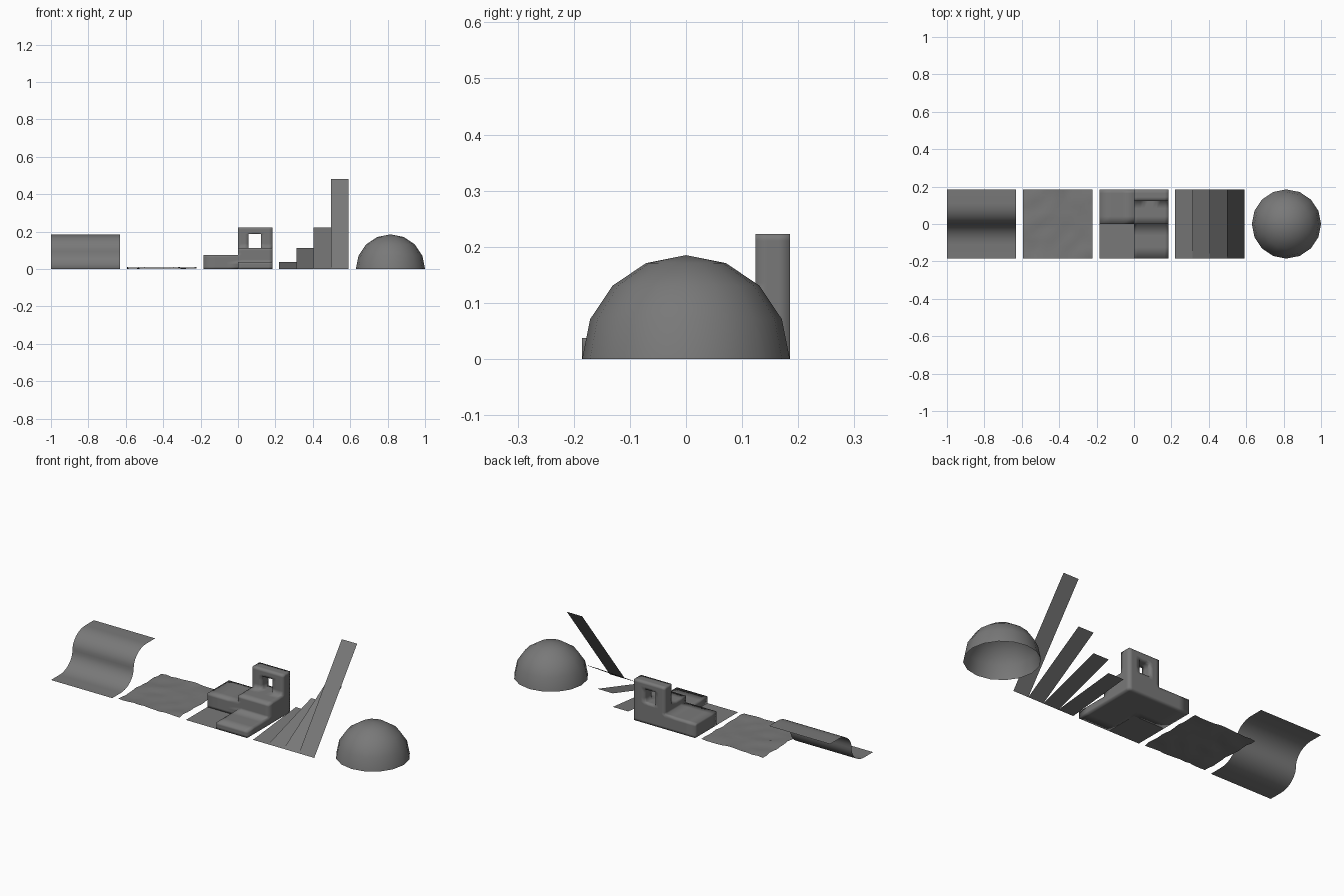
import bpy, bmesh, math
from mathutils import Vector, noise

if "Cube" in bpy.data.objects:
    bpy.data.objects.remove(bpy.data.objects["Cube"])

R = 0.185  # half of a tile

grey = bpy.data.materials.new("dark_grey")
grey.diffuse_color = (0.19, 0.19, 0.19, 1)
grey.use_nodes = True
grey.node_tree.nodes["Principled BSDF"].inputs["Base Color"].default_value = grey.diffuse_color


def finish(name, bm):
    for f in bm.faces:
        f.smooth = True
    me = bpy.data.meshes.new(name)
    bm.to_mesh(me)
    bm.free()
    me.materials.append(grey)
    ob = bpy.data.objects.new(name, me)
    bpy.context.collection.objects.link(ob)
    return ob


def sheet(name, x0, x1, profile):
    """Sweep a (y, z) profile along x."""
    bm = bmesh.new()
    rows = [[bm.verts.new((x, y, z)) for x in (x0, x1)] for y, z in profile]
    for a, b in zip(rows, rows[1:]):
        bm.faces.new((a[0], a[1], b[1], b[0]))
    return finish(name, bm)


# S-curved ramp: two quarter arcs with flat lips
w, h, n = 0.11, R / 2, 10
low = [(-w + w * math.sin(t), h - h * math.cos(t))
       for t in (math.pi / 2 * i / n for i in range(n + 1))]
high = [(-y, R - z) for y, z in reversed(low[:-1])]
sheet("curved_ramp", -1.0, -0.63, [(-R, 0)] + low + high + [(R, R)])

# Gently bumpy ground patch
bm = bmesh.new()
bmesh.ops.create_grid(bm, x_segments=12, y_segments=12, size=R)
for v in bm.verts:
    d = noise.noise(Vector((v.co.x * 22 + 3, v.co.y * 22 + 7, 0.5)))
    v.co.z = min(0.011, max(0.0, 0.005 + 0.008 * d))
    v.co.x -= 0.408
finish("bumpy_ground", bm)

# Stepped block with a windowed wall, made from filled cells
xs = [-R, 0, 0.055, 0.122, R]
ys = [-R, 0, 0.124, R]
zs = [0, 0.037, 0.075, 0.111, 0.186, 0.223]


def solid(i, j, k):
    if not (0 <= i < 4 and 0 <= j < 3 and 0 <= k < 5):
        return False
    if i == 0:
        return j > 0 and k < 2
    if j == 2 and i == 2 and k == 3:
        return False  # window
    return k < (1, 3, 5)[j]


bm = bmesh.new()
verts = {}


def vert(i, j, k):
    if (i, j, k) not in verts:
        verts[i, j, k] = bm.verts.new((xs[i], ys[j], zs[k]))
    return verts[i, j, k]


SIDES = {
    (-1, 0, 0): [(0, 0, 0), (0, 0, 1), (0, 1, 1), (0, 1, 0)],
    (1, 0, 0): [(1, 0, 0), (1, 1, 0), (1, 1, 1), (1, 0, 1)],
    (0, -1, 0): [(0, 0, 0), (1, 0, 0), (1, 0, 1), (0, 0, 1)],
    (0, 1, 0): [(0, 1, 0), (0, 1, 1), (1, 1, 1), (1, 1, 0)],
    (0, 0, -1): [(0, 0, 0), (0, 1, 0), (1, 1, 0), (1, 0, 0)],
    (0, 0, 1): [(0, 0, 1), (1, 0, 1), (1, 1, 1), (0, 1, 1)],
}
for i in range(4):
    for j in range(3):
        for k in range(5):
            if not solid(i, j, k):
                continue
            for (a, b, c), quad in SIDES.items():
                if not solid(i + a, j + b, k + c):
                    bm.faces.new([vert(i + p, j + q, k + r) for p, q, r in quad])
# extra cuts keep the soft shading close to the edges
bmesh.ops.subdivide_edges(bm, edges=bm.edges[:], cuts=2, use_grid_fill=True)
finish("stepped_block", bm)

# Flat floor in the front left quarter of the block
sheet("block_floor", -R, 0, [(-R, 0), (0, 0)])

# Four ramps of rising slope sharing a front edge
for i, top in enumerate((0.037, 0.111, 0.223, 0.482)):
    x = 0.22 + i * R / 2
    sheet(f"slope_{i + 1}", x, x + R / 2, [(-R, 0), (R, top)])

# Open half dome
bm = bmesh.new()
bmesh.ops.create_uvsphere(bm, u_segments=16, v_segments=8, radius=R)
bmesh.ops.delete(bm, geom=[v for v in bm.verts if v.co.z < -0.001], context='VERTS')
bmesh.ops.translate(bm, verts=bm.verts, vec=(1 - R, 0, 0))
finish("dome", bm)
